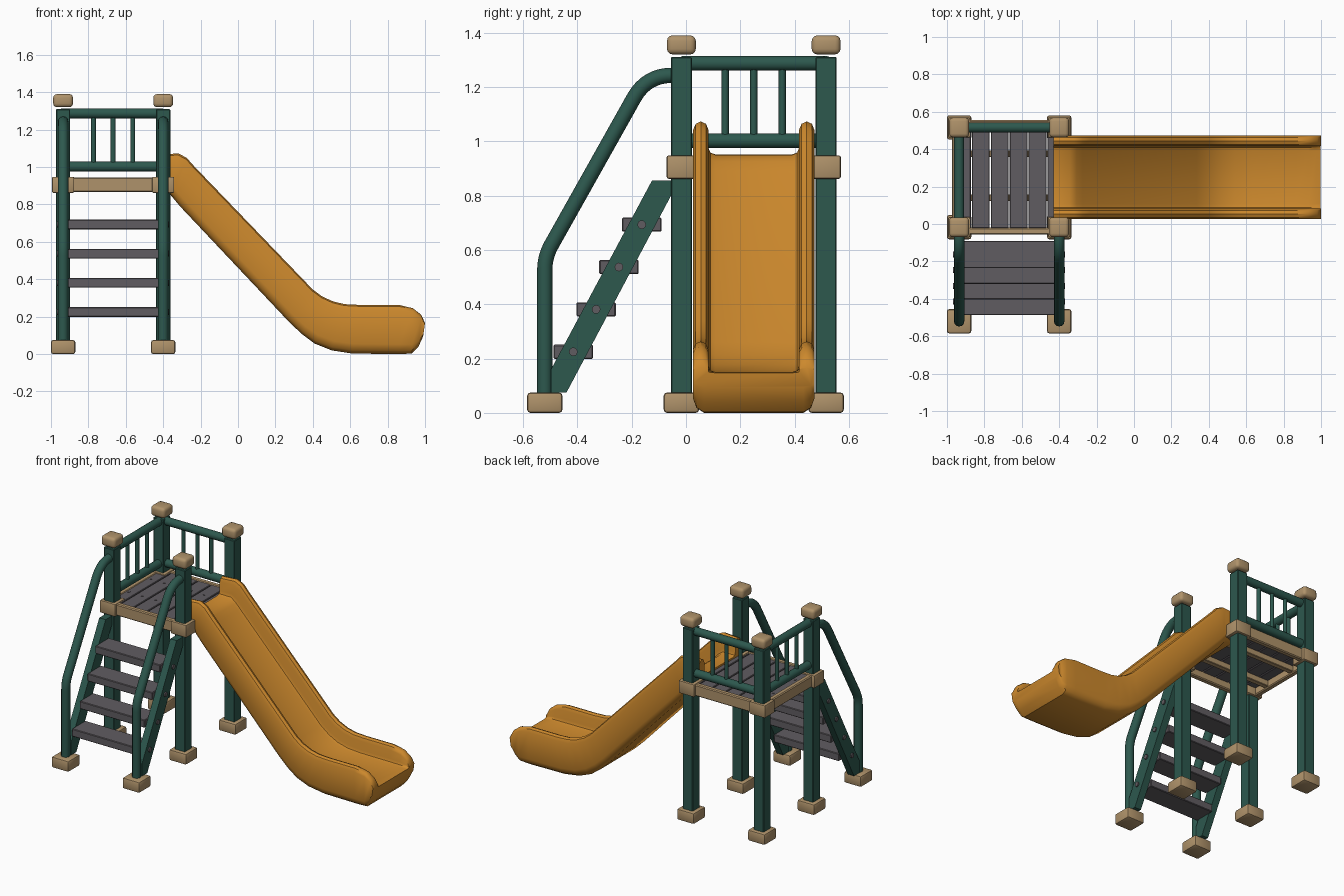
import bpy, bmesh, math
from mathutils import Vector

if "Cube" in bpy.data.objects:
    bpy.data.objects.remove(bpy.data.objects["Cube"], do_unlink=True)


def material(name, rgb):
    m = bpy.data.materials.new(name)
    m.use_nodes = True
    m.diffuse_color = (*rgb, 1)
    m.node_tree.nodes["Principled BSDF"].inputs["Base Color"].default_value = (*rgb, 1)
    return m


GREEN = material("dark green", (0.026, 0.098, 0.076))
TAN = material("tan", (0.43, 0.29, 0.145))
GREY = material("warm grey", (0.118, 0.108, 0.12))
ORANGE = material("orange", (0.61, 0.25, 0.026))


def finish(name, bm, mat, smooth=False):
    bmesh.ops.recalc_face_normals(bm, faces=bm.faces[:])
    me = bpy.data.meshes.new(name)
    bm.to_mesh(me)
    bm.free()
    ob = bpy.data.objects.new(name, me)
    bpy.context.collection.objects.link(ob)
    me.materials.append(mat)
    if smooth:
        shade(ob)
    return ob


def shade(ob):
    bpy.ops.object.select_all(action='DESELECT')
    ob.select_set(True)
    bpy.context.view_layer.objects.active = ob
    bpy.ops.object.shade_smooth_by_angle(angle=math.radians(40))


def box(name, center, size, mat, bevel=0.006, segments=1):
    bm = bmesh.new()
    bmesh.ops.create_cube(bm, size=1)
    for v in bm.verts:
        v.co = Vector(a * s + c for a, s, c in zip(v.co, size, center))
    bmesh.ops.bevel(bm, geom=bm.edges[:], offset=bevel, segments=segments,
                    profile=0.5, affect='EDGES')
    return finish(name, bm, mat, segments > 1)


def rod(name, a, b, radius, mat, sides=16):
    a, b = Vector(a), Vector(b)
    bm = bmesh.new()
    bmesh.ops.create_cone(bm, cap_ends=True, segments=sides, radius1=radius,
                          radius2=radius, depth=(b - a).length)
    turn = (b - a).to_track_quat('Z', 'Y')
    for v in bm.verts:
        v.co = turn @ v.co + (a + b) / 2
    return finish(name, bm, mat, True)


def rounded_path(points, reach, steps=8):
    """Polyline with every inner corner replaced by a smooth bend."""
    pts = [Vector(p) for p in points]
    path = [pts[0]]
    for before, p, after, r in zip(pts, pts[1:], pts[2:], reach):
        a = p + (before - p).normalized() * r
        b = p + (after - p).normalized() * r
        for i in range(steps + 1):
            t = i / steps
            path.append(a * (1 - t) ** 2 + p * 2 * t * (1 - t) + b * t * t)
    return path + [pts[-1]]


def tube(name, path, radius, mat):
    cu = bpy.data.curves.new(name, 'CURVE')
    cu.dimensions = '3D'
    cu.bevel_depth = radius
    cu.bevel_resolution = 4
    cu.use_fill_caps = True
    sp = cu.splines.new('POLY')
    sp.points.add(len(path) - 1)
    for q, p in zip(sp.points, path):
        q.co = (*p, 1)
    ob = bpy.data.objects.new(name, cu)
    bpy.context.collection.objects.link(ob)
    cu.materials.append(mat)
    bpy.ops.object.select_all(action='DESELECT')
    ob.select_set(True)
    bpy.context.view_layer.objects.active = ob
    bpy.ops.object.convert(target='MESH')
    shade(bpy.context.view_layer.objects.active)


XS = {"right": -0.935, "left": -0.4}
YS = {"front": -0.017, "back": 0.516}
MX, MY = sum(XS.values()) / 2, sum(YS.values()) / 2

# Posts with caps, collars and feet
for sx, x in XS.items():
    for sy, y in YS.items():
        tag = f"{sy}_{sx}"
        box(tag + "_post", (x, y, 0.69), (0.076, 0.078, 1.24), GREEN, 0.004)
        box(tag + "_cap", (x, y, 1.355), (0.106, 0.106, 0.07), TAN, 0.02, 3)
        box(tag + "_collar", (x, y, 0.905), (0.118, 0.108, 0.086), TAN, 0.007, 2)
        box(tag + "_foot", (x, y, 0.0375), (0.13, 0.13, 0.075), TAN, 0.012, 2)

# Platform frame, joists and planks
for name, y in (("front_beam", -0.038), ("back_beam", 0.537)):
    box(name, (MX, y, 0.905), (0.5, 0.036, 0.078), TAN)
for name, x in (("right_beam", -0.956), ("left_beam", -0.38)):
    box(name, (x, MY, 0.905), (0.036, 0.5, 0.078), TAN)
for y in (0.14, 0.375):
    box("joist", (MX, y, 0.895), (0.56, 0.035, 0.04), TAN, 0.003)
for i in range(6):
    x = MX + (i - 2.5) * 0.101
    box("deck_plank", (x, MY, 0.927), (0.095, 0.545, 0.026), GREY, 0.003)
    for y in (0.14, 0.375):
        rod("deck_screw", (x, y, 0.93), (x, y, 0.943), 0.008, GREY, 8)

# Guard rails on the back and right sides
for z in (1.002, 1.287):
    rod("back_rail", (XS["right"], YS["back"], z), (XS["left"], YS["back"], z), 0.027, GREEN)
    rod("side_rail", (XS["right"], YS["front"], z), (XS["right"], YS["back"], z), 0.027, GREEN)
for i in (-1, 0, 1):
    for x, y in ((MX + i * 0.105, YS["back"]), (XS["right"], MY + i * 0.105)):
        rod("baluster", (x, y, 1.0), (x, y, 1.287), 0.013, GREEN, 12)

# Ladder sides, handrails and lower feet
side_profile = [(-0.497, 0.075), (-0.44, 0.075), (-0.055, 0.8), (-0.055, 0.856),
                (-0.125, 0.856), (-0.497, 0.16)]
treads = [(-0.415 + i * 0.084, 0.225 + i * 0.156) for i in range(4)]
for sx, x in XS.items():
    out = -1 if sx == "right" else 1
    bm = bmesh.new()
    face = bm.faces.new([bm.verts.new((x - 0.024, y, z)) for y, z in side_profile])
    ext = bmesh.ops.extrude_face_region(bm, geom=[face])["geom"]
    bmesh.ops.translate(bm, vec=(0.048, 0, 0),
                        verts=[g for g in ext if isinstance(g, bmesh.types.BMVert)])
    finish(sx + "_ladder_side", bm, GREEN)
    box(sx + "_ladder_foot", (x, -0.52, 0.0375), (0.13, 0.13, 0.075), TAN, 0.012, 2)
    path = rounded_path([(x, -0.52, 0.06), (x, -0.52, 0.575), (x, -0.145, 1.243),
                         (x, -0.04, 1.243)], (0.05, 0.095))
    tube(sx + "_handrail", path, 0.028, GREEN)
    for y, z in treads:
        rod("tread_bolt", (x, y, z), (x + out * 0.032, y, z), 0.016, GREY, 12)
for y, z in treads:
    box("ladder_tread", (MX, y, z), (0.49, 0.145, 0.052), GREY, 0.004)

# Slide: stations of (bottom x, bottom z, top x, top z, floor fraction)
stations = [
    (-0.43, 0.87, -0.43, 1.065, 0.42), (-0.36, 0.85, -0.32, 1.073, 0.45),
    (-0.335, 0.82, -0.275, 1.05, 0.46), (-0.31, 0.79, -0.235, 1.005, 0.47),
    (0.27, 0.175, 0.40, 0.345, 0.5), (0.34, 0.108, 0.45, 0.308, 0.52),
    (0.41, 0.056, 0.51, 0.281, 0.54), (0.50, 0.02, 0.57, 0.267, 0.56),
    (0.61, 0.003, 0.65, 0.263, 0.57), (0.86, 0.0, 0.86, 0.263, 0.57),
    (0.93, 0.003, 0.935, 0.245, 0.61), (0.965, 0.04, 0.98, 0.21, 0.65),
    (0.99, 0.095, 1.0, 0.165, 0.75)]
HALF, WALL = 0.223, 0.056


def trough(f):
    """Half cross-section as (side offset, height fraction), floor to underside."""
    inner = HALF - WALL
    h = 1 - f
    return [(inner - 0.025, f), (inner - 0.007, f + h * 0.06), (inner, f + h * 0.22),
            (inner, f + h * 0.75), (inner + 0.009, f + h * 0.93), (inner + WALL / 2, 1),
            (HALF - 0.009, f + h * 0.93), (HALF, f + h * 0.75), (HALF, 0.2),
            (HALF - 0.012, 0.07), (HALF - 0.04, 0)]


bm = bmesh.new()
rings = []
for bx, bz, tx, tz, f in stations:
    low, high = Vector((bx, 0, bz)), Vector((tx, 0, tz))
    half = trough(f)
    section = half + [(-u, v) for u, v in reversed(half)]
    rings.append([bm.verts.new(low.lerp(high, v) + Vector((0, MY + u, 0)))
                  for u, v in section])
count = len(rings[0])
for a, b in zip(rings, rings[1:]):
    for i in range(count):
        j = (i + 1) % count
        bm.faces.new((a[i], a[j], b[j], b[i]))
bm.faces.new(rings[0])
bm.faces.new(rings[-1])
finish("slide", bm, ORANGE, True)
